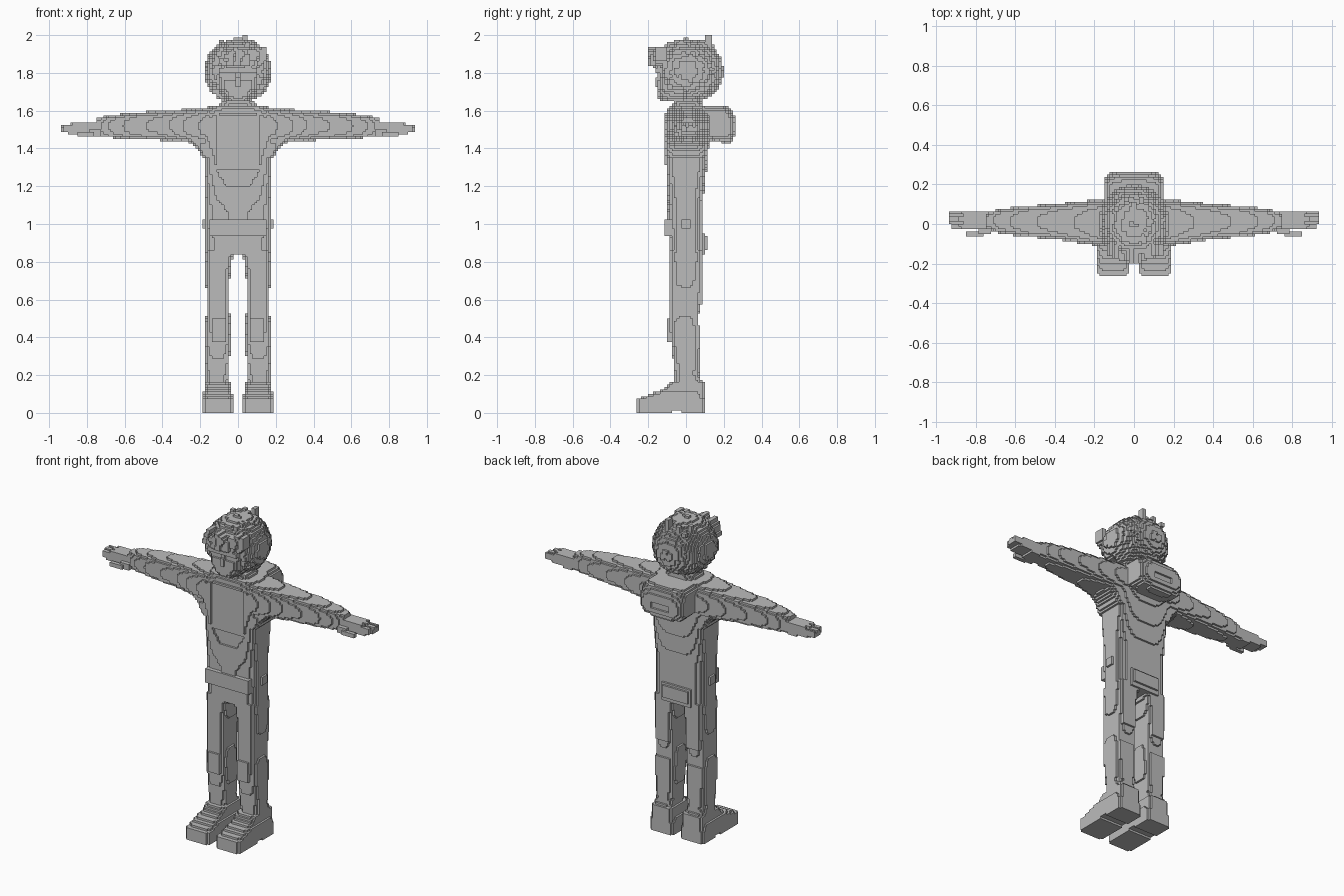
import bpy
import math
import random

random.seed(4)
H = 0.0125  # edge of one cube

if "Cube" in bpy.data.objects:
    bpy.data.objects.remove(bpy.data.objects["Cube"])

grey = bpy.data.materials.new("plain grey")
grey.use_nodes = True
COLOUR = (0.5, 0.5, 0.5, 1)
grey.diffuse_color = COLOUR
grey.node_tree.nodes["Principled BSDF"].inputs["Base Color"].default_value = COLOUR


def idx(v):
    return math.floor(v / H + 0.5)


def loft(sections, axis="z", power=2.0):
    """Cells inside a superellipse swept through (t, u0, u1, v0, v1) sections."""
    cells = set()
    for a, b in zip(sections, sections[1:]):
        for k in range(idx(a[0]), idx(b[0])):
            f = min(1, max(0, ((k + 0.5) * H - a[0]) / (b[0] - a[0])))
            u0, u1, v0, v1 = [p + (q - p) * f for p, q in zip(a[1:], b[1:])]
            cu, cv, ru, rv = (u0 + u1) / 2, (v0 + v1) / 2, (u1 - u0) / 2, (v1 - v0) / 2
            for i in range(idx(u0), idx(u1)):
                for j in range(idx(v0), idx(v1)):
                    du = abs((i + 0.5) * H - cu) / ru
                    dv = abs((j + 0.5) * H - cv) / rv
                    if du ** power + dv ** power <= 1:
                        cells.add((i, j, k) if axis == "z" else (k, i, j) if axis == "x" else (i, k, j))
    return cells


def box(x0, x1, y0, y1, z0, z1):
    return {(i, j, k) for i in range(idx(x0), idx(x1))
            for j in range(idx(y0), idx(y1)) for k in range(idx(z0), idx(z1))}


def mirror(cells):
    return {(-1 - i, j, k) for i, j, k in cells}


def carve(cells, test):
    """Drop the cells whose centre passes the test."""
    return {c for c in cells if not test(*[(n + 0.5) * H for n in c])}


def build(name, cells):
    """Make one object from the exposed faces of a set of cells."""
    verts, faces = {}, []
    for c in cells:
        for axis in range(3):
            u, v = (axis + 1) % 3, (axis + 2) % 3
            for side in (0, 1):
                near = list(c)
                near[axis] += 2 * side - 1
                if tuple(near) in cells:
                    continue
                face = []
                for du, dv in ((0, 0), (1, 0), (1, 1), (0, 1)):
                    p = list(c)
                    p[axis] += side
                    p[u] += du
                    p[v] += dv
                    face.append(verts.setdefault(tuple(p), len(verts)))
                faces.append(face if side else face[::-1])
    mesh = bpy.data.meshes.new(name)
    mesh.from_pydata([[n * H for n in p] for p in verts], [], faces)
    mesh.materials.append(grey)
    obj = bpy.data.objects.new(name, mesh)
    bpy.context.collection.objects.link(obj)


def build_pair(name, cells):
    build("left_" + name, cells)
    build("right_" + name, mirror(cells))


# Shoe: flat sole, stepped upper, arch notch
shoe = loft([(0, .025, .19, -.265, .1), (.075, .025, .19, -.265, .1)], power=9)
shoe |= loft([(.075, .025, .188, -.25, .1), (.1, .03, .185, -.19, .1),
              (.125, .035, .18, -.12, .1), (.162, .04, .175, -.075, .1)], power=6)
shoe = carve(shoe, lambda x, y, z: -.08 < y < -.03 and z < H)
build_pair("shoe", shoe)

# Leg with knee pad, thigh pocket and back knee panel
leg = loft([(.14, .05, .175, -.06, .1), (.2, .05, .17, -.06, .07),
            (.35, .04, .175, -.075, .075), (.45, .04, .175, -.085, .065),
            (.55, .045, .165, -.085, .07), (.7, .045, .17, -.085, .085),
            (.82, .03, .172, -.09, .09), (.86, 0, .172, -.09, .09)], power=4)
leg |= box(.0625, .1375, -.1, 0, .375, .5)
leg |= box(.15, .175, -.05, .0375, .675, .9)
leg |= box(.0625, .15, 0, .0875, .575, .75)
leg |= box(.0625, .1625, 0, .075, .35, .4625)
build_pair("leg", leg)

# Torso: trousers and jacket, with an open front
torso = loft([(.84, -.172, .172, -.088, .09), (1, -.172, .172, -.092, .09),
              (1.1, -.172, .172, -.095, .088), (1.22, -.175, .175, -.105, .1),
              (1.36, -.182, .182, -.115, .115), (1.44, -.2, .2, -.12, .122),
              (1.56, -.2, .2, -.12, .122), (1.6, -.165, .165, -.1, .115),
              (1.63, -.15, .15, -.08, .11)], power=4)


def shirt_opening(x, y, z):
    half = min(.11, .06 + (z - 1.2) * .6)
    return y < -.1 + max(0, 1.36 - z) * .08 and 1.2 < z < 1.575 and abs(x) < half


build("torso", carve(torso, shirt_opening))

# Belt details
build("belt_buckle", box(-.05, .05, -.1, -.05, 1, 1.15))
build("front_hem", box(-.15, .15, -.1125, -.05, .9375, 1.025))
build_pair("hip_tab", box(.15, .1875, -.025, .025, .975, 1.025))
pouch = box(-.1, .1, .05, .1, .8375, .95) | box(-.0875, .0875, .05, .1125, .8625, .9375)
build("back_pouch", pouch)

# Arm tapering to the wrist, with an armpit gusset
arm = loft([(.15, -.115, .125, 1.41, 1.62), (.25, -.1, .118, 1.43, 1.61),
            (.4, -.075, .1, 1.443, 1.6), (.55, -.065, .09, 1.45, 1.59),
            (.68, -.045, .075, 1.457, 1.575), (.75, -.025, .055, 1.46, 1.56)],
           axis="x", power=3)
arm |= loft([(1.35, .1, .19, -.1, .1), (1.4, .1, .215, -.1, .1), (1.45, .1, .27, -.09, .1)], power=4)
build_pair("arm", arm)

# Hand with finger grooves and a separate thumb
hand = loft([(.725, -.02, .055, 1.465, 1.55), (.78, -.03, .066, 1.462, 1.538),
             (.85, -.03, .066, 1.475, 1.535), (.9375, -.026, .064, 1.485, 1.525)], axis="x", power=6)
hand = carve(hand, lambda x, y, z: x > .86 and idx(y - H / 2) in (0, 3) and z > 1.513)
hand = carve(hand, lambda x, y, z: x > .925 and y < 0)
build_pair("hand", hand)
thumb = box(.725, .7875, -.05, 0, 1.4625, 1.5) | box(.7625, .85, -.0625, -.0375, 1.4625, 1.4875)
build_pair("thumb", thumb)

# Hood hanging behind the shoulders, rounded with a stepped rim
hood = loft([(.075, -.155, .155, 1.45, 1.63), (.2, -.155, .155, 1.43, 1.63),
             (.235, -.145, .145, 1.43, 1.61), (.265, -.11, .11, 1.47, 1.56)], axis="y", power=4)
hood = carve(hood, lambda x, y, z: y > .25 and abs(x) < .06 and 1.49 < z < 1.53)
build("hood", hood)

# Collar and neck
collar = loft([(1.58, -.13, .13, -.09, .1), (1.65, -.09, .09, -.065, .085)], power=3)
build("collar", collar)
build("neck", loft([(1.55, -.07, .07, -.065, .075), (1.72, -.07, .07, -.065, .075)]))

# Head with a flat face, brow line and nose wedge
head = loft([(1.645, -.05, .05, -.13, .04), (1.675, -.08, .08, -.15, .08),
             (1.72, -.115, .115, -.155, .12), (1.8, -.13, .13, -.155, .14),
             (1.9, -.13, .13, -.145, .14), (1.95, -.09, .09, -.1, .11)], power=3)
head = carve(head, lambda x, y, z: y < -.135 and 1.76 < z < 1.8 and .0125 < abs(x) < .0875)
build("head", head)
build("nose", box(-.0125, .0125, -.1625, -.1, 1.725, 1.775))
build("brow", box(-.1, .1, -.1625, -.1, 1.8, 1.825))

# Hair: a cap of small random tufts around the skull
hair = set()
while len(hair) < 7000:
    az, el = random.uniform(0, math.tau), math.asin(random.uniform(-.95, 1))
    r = random.uniform(.82, 1.02)
    x = .162 * r * math.cos(el) * math.cos(az)
    y = .005 + .177 * r * math.cos(el) * math.sin(az)
    z = 1.81 + .157 * r * math.sin(el)
    if y < -.04 and z < 1.84 and abs(x) < .12 or y < 0 and z < 1.72:
        continue
    size = [random.choice((1, 2, 2)) * H for _ in range(3)]
    hair |= box(x - size[0] / 2, x + size[0] / 2, y - size[1] / 2, y + size[1] / 2,
                z - size[2] / 2, z + size[2] / 2)

# Fringe over the brow and tall tufts on the crown
for _ in range(60):
    x, z = random.uniform(-.14, .14), random.uniform(1.84, 1.93)
    hair |= box(x - H, x + H, -.2 + abs(x) * .3, -.1, z - H, z + H)
for _ in range(16):
    x, y = random.uniform(-.1, .08), random.uniform(-.1, .13)
    hair |= box(x, x + 2 * H, y, y + 2 * H, 1.93, random.uniform(1.95, 1.98))
hair |= box(.025, .05, .1, .1375, 1.9, 2)
build("hair", hair)
